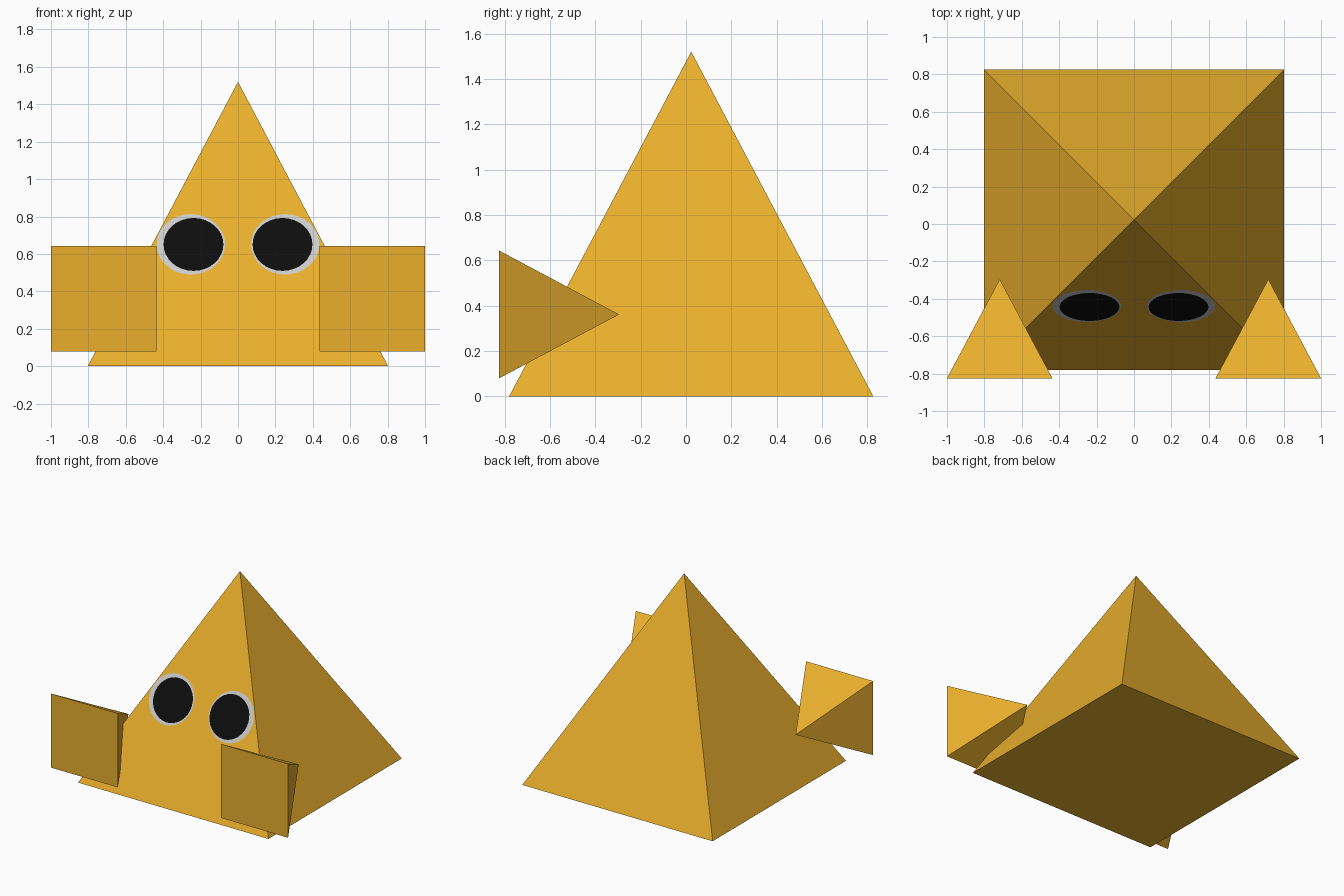
import bpy, bmesh
from math import pi, sqrt, atan2, sin, cos
from mathutils import Matrix, Vector

if "Cube" in bpy.data.objects:
    bpy.data.objects.remove(bpy.data.objects["Cube"])


def material(name, rgb):
    m = bpy.data.materials.new(name)
    m.diffuse_color = (*rgb, 1)
    m.use_nodes = True
    m.node_tree.nodes["Principled BSDF"].inputs["Base Color"].default_value = m.diffuse_color
    return m


def finish(name, bm, mat):
    me = bpy.data.meshes.new(name)
    bm.to_mesh(me)
    bm.free()
    ob = bpy.data.objects.new(name, me)
    bpy.context.collection.objects.link(ob)
    if mat:
        me.materials.append(mat)
    return ob


def pyramid(name, half, height, base, tilt, mat):
    """Closed square pyramid with its base centre at `base`."""
    bm = bmesh.new()
    m = (Matrix.Translation(base) @ Matrix.Rotation(tilt, 4, 'X')
         @ Matrix.Translation((0, 0, height / 2)) @ Matrix.Rotation(pi / 4, 4, 'Z'))
    bmesh.ops.create_cone(bm, cap_ends=True, segments=4, radius1=half * sqrt(2),
                          radius2=0, depth=height, matrix=m)
    bmesh.ops.remove_doubles(bm, verts=bm.verts, dist=1e-4)
    bmesh.ops.recalc_face_normals(bm, faces=bm.faces)
    return finish(name, bm, mat)


def disc(name, radius, centre, tilt, mat):
    bm = bmesh.new()
    m = Matrix.Translation(centre) @ Matrix.Rotation(tilt, 4, 'X')
    bmesh.ops.create_circle(bm, cap_ends=True, segments=32, radius=radius, matrix=m)
    normal = Vector((0, -sin(tilt), cos(tilt)))
    for f in bm.faces:
        f.normal_update()
        if f.normal.dot(normal) < 0:
            f.normal_flip()
    return finish(name, bm, mat)


gold = material("gold", (0.82, 0.43, 0.026))
black = material("black", (0.004, 0.004, 0.004))

# Body
HALF, HEIGHT, Y = 0.803, 1.52, 0.023
pyramid("body", HALF, HEIGHT, (0, Y, 0), 0, gold)

# Eyes lie on the sloping front face
slope = atan2(HEIGHT, HALF)
out = Vector((0, -sin(slope), cos(slope)))
face_y = Y - HALF + 0.65 * HALF / HEIGHT

for side, s in (("left", -1), ("right", 1)):
    # Floating hands point backwards
    pyramid(side + "_hand", 0.282, 0.53, (s * 0.718, -0.825, 0.361), -pi / 2, gold)
    disc(side + "_eye", 0.183, Vector((s * 0.252, face_y, 0.65)) + out * 0.003, slope, None)
    disc(side + "_pupil", 0.16, Vector((s * 0.238, face_y, 0.647)) + out * 0.008, slope, black)
